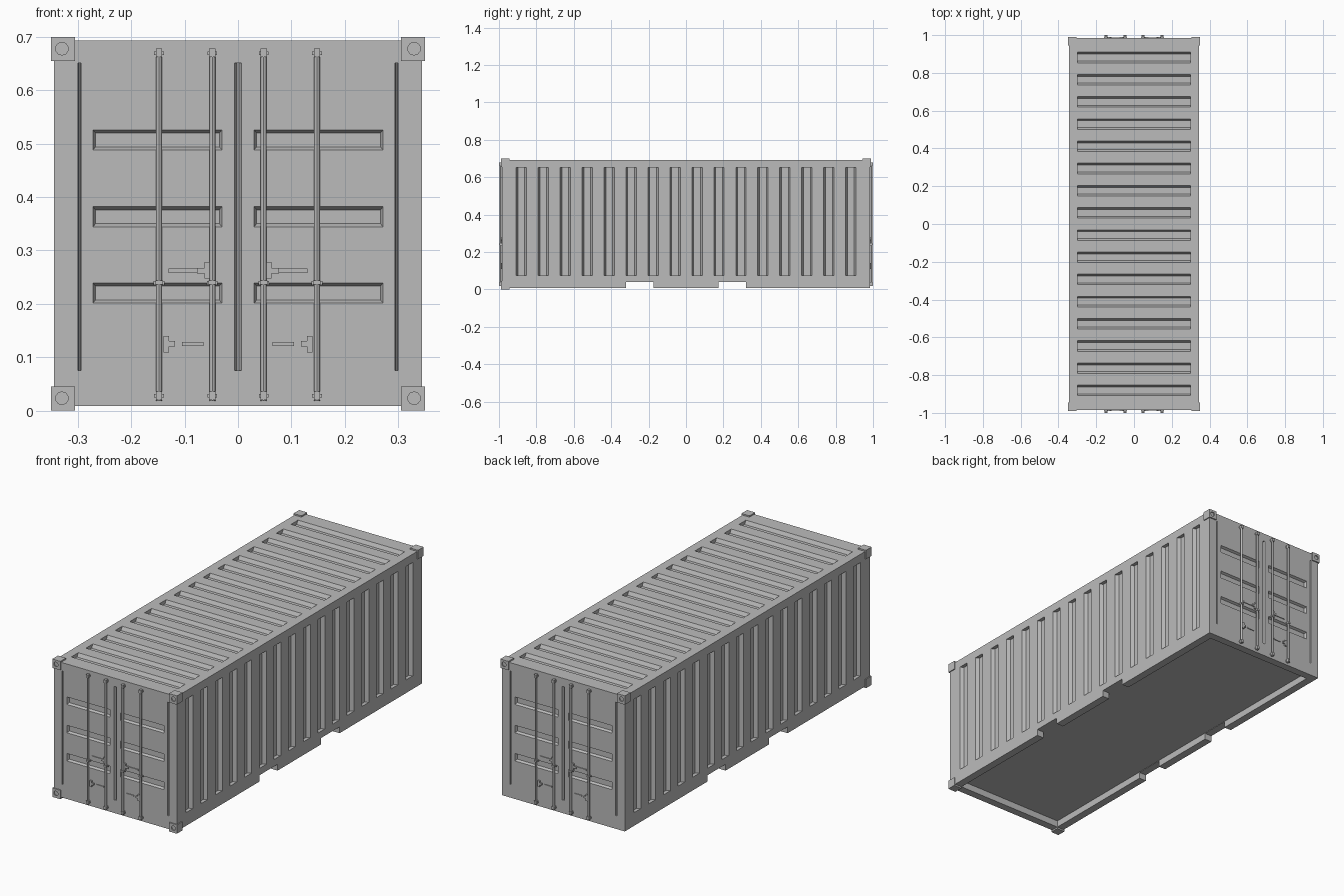
import bpy, bmesh
from math import pi
from mathutils import Vector, Matrix

cube = bpy.data.objects.get("Cube")
if cube:
    bpy.data.objects.remove(cube, do_unlink=True)

grey = bpy.data.materials.new("steel_grey")
grey.use_nodes = True
COLOUR = (0.5, 0.5, 0.5, 1)
grey.diffuse_color = COLOUR
grey.node_tree.nodes["Principled BSDF"].inputs["Base Color"].default_value = COLOUR

HX, HY, Z0, Z1 = 0.345, 0.984, 0.008, 0.693   # main shell
X, Y, Z = Vector((1, 0, 0)), Vector((0, 1, 0)), Vector((0, 0, 1))


def finish(bm, name):
    bmesh.ops.recalc_face_normals(bm, faces=bm.faces)
    mesh = bpy.data.meshes.new(name)
    bm.to_mesh(mesh)
    bm.free()
    mesh.materials.append(grey)
    obj = bpy.data.objects.new(name, mesh)
    bpy.context.collection.objects.link(obj)
    return obj


def box(bm, lo, hi):
    lo, hi = Vector(lo), Vector(hi)
    size = hi - lo
    mat = Matrix.Translation((lo + hi) / 2) @ Matrix.Diagonal((*[abs(s) for s in size], 1))
    bmesh.ops.create_cube(bm, size=1, matrix=mat)


def cylinder(bm, centre, radius, length, axis, sides):
    turn = Matrix.Rotation(pi / 2, 4, "X") if axis == "y" else Matrix()
    bmesh.ops.create_cone(bm, cap_ends=True, segments=sides, radius1=radius, radius2=radius,
                          depth=length, matrix=Matrix.Translation(centre) @ turn)


def recess(bm, centre, n, u, v, hu, hv, depth, su, sv):
    """Tapered cutter sunk into a surface point, n pointing outwards."""
    out = 0.005
    rings = []
    for d in (out, -depth):
        a, b = hu + su * d / depth, hv + sv * d / depth
        rings.append([bm.verts.new(Vector(centre) + n * d + u * i * a + v * j * b)
                      for i, j in ((-1, -1), (1, -1), (1, 1), (-1, 1))])
    top, low = rings
    bm.faces.new(top)
    bm.faces.new(low[::-1])
    for i in range(4):
        k = (i + 1) % 4
        bm.faces.new((top[i], low[i], low[k], top[k]))


def cut(obj, bm):
    cutter = finish(bm, "cutter")
    cutter.hide_render = True
    mod = obj.modifiers.new("cut", "BOOLEAN")
    mod.operation, mod.solver, mod.object = "DIFFERENCE", "EXACT", cutter
    deps = bpy.context.evaluated_depsgraph_get()
    mesh = bpy.data.meshes.new_from_object(obj.evaluated_get(deps))
    obj.modifiers.clear()
    obj.data = mesh
    bpy.data.objects.remove(cutter, do_unlink=True)


# Shell with corrugated roof and sides, and pressed door panels
bm = bmesh.new()
box(bm, (-HX, -HY, Z0), (HX, HY, Z1))
shell = finish(bm, "container_shell")

bm = bmesh.new()
for i in range(16):
    y = -0.881 + i * 0.1175
    recess(bm, (0, y, Z1), Z, X, Y, 0.3, 0.028, 0.018, 0, 0.01)
    for s in (-1, 1):
        recess(bm, (s * HX, y, 0.363), X * s, Y, Z, 0.028, 0.288, 0.018, 0.01, 0)
for end in (-1, 1):
    n = Y * end
    # Centre seam and hinge seams
    recess(bm, (0, end * HY, 0.363), n, X, Z, 0.0065, 0.288, 0.012, 0.0045, 0)
    for s in (-1, 1):
        recess(bm, (s * 0.297, end * HY, 0.363), n, X, Z, 0.003, 0.288, 0.012, 0.002, 0)
        for z in (0.22, 0.363, 0.507):
            recess(bm, (s * 0.151, end * HY, z), n, X, Z, 0.121, 0.019, 0.012, 0.005, 0.006)
cut(shell, bm)

# Hollow underside
bm = bmesh.new()
box(bm, (-HX + 0.04, -HY + 0.04, -0.05), (HX - 0.04, HY - 0.04, 0.042))
cut(shell, bm)

# Forklift pockets through the bottom rails
bm = bmesh.new()
for s in (-1, 1):
    box(bm, (-0.5, s * 0.175, -0.05), (0.5, s * 0.322, 0.04))
cut(shell, bm)

# Corner castings: four on the roof, two under the front
bm, holes = bmesh.new(), bmesh.new()
for sx in (-1, 1):
    for sy, z in ((-1, 0), (-1, 0.655), (1, 0.655)):
        box(bm, (sx * 0.305, sy * 0.945, z), (sx * 0.35, sy * 0.99, z + 0.045))
        cylinder(holes, (sx * 0.33, sy * 0.99, z + 0.023), 0.012, 0.012, "y", 10)
castings = finish(bm, "corner_castings")
cut(castings, holes)

# Door hardware on both ends
rods, brackets, handles = bmesh.new(), bmesh.new(), bmesh.new()
for end in (-1, 1):
    face = end * (HY - 0.002)

    def plate(bm, x0, x1, z0, z1, reach):
        for s in (-1, 1):
            box(bm, (s * x0, face, z0), (s * x1, end * reach, z1))

    for x in (0.048, 0.148):
        for s in (-1, 1):
            cylinder(rods, (s * x, end * 0.992, 0.348), 0.0055, 0.66, "z", 12)
        for z in (0.02, 0.662):
            plate(brackets, x - 0.006, x + 0.006, z, z + 0.016, 1.0)
            plate(brackets, x - 0.009, x + 0.009, z + 0.004, z + 0.011, 0.988)
        plate(brackets, x - 0.007, x + 0.007, 0.236, 0.244, 1.0)
        plate(brackets, x - 0.01, x + 0.01, 0.235, 0.243, 0.988)

    # Upper handle: hub, nub and arm
    plate(handles, 0.052, 0.063, 0.247, 0.278, 0.991)
    plate(handles, 0.063, 0.077, 0.257, 0.267, 0.991)
    plate(handles, 0.077, 0.13, 0.258, 0.266, 0.988)
    # Lower handle
    plate(handles, 0.129, 0.14, 0.109, 0.14, 0.991)
    plate(handles, 0.118, 0.129, 0.12, 0.13, 0.991)
    plate(handles, 0.065, 0.105, 0.121, 0.128, 0.988)

rod_obj = finish(rods, "locking_rods")
finish(brackets, "rod_brackets")
finish(handles, "door_handles")

bpy.ops.object.select_all(action="DESELECT")
rod_obj.select_set(True)
bpy.context.view_layer.objects.active = rod_obj
bpy.ops.object.shade_smooth_by_angle()
